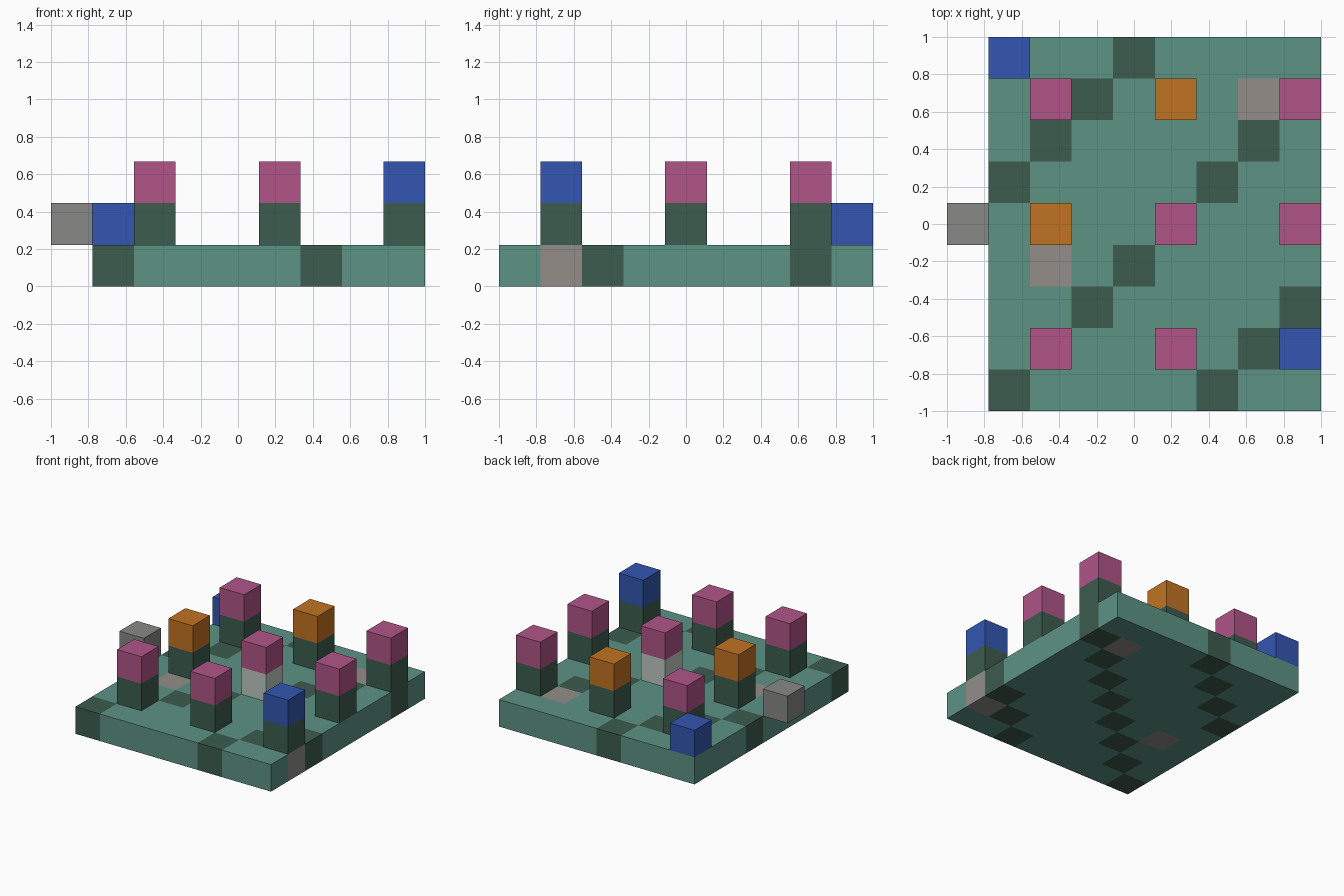
import bpy
import bmesh
from mathutils import Vector

cube = bpy.data.objects.get("Cube")
if cube:
    bpy.data.objects.remove(cube)

U = 2 / 9  # size of one block


def linear(v):
    v /= 255
    return v / 12.92 if v <= 0.04045 else ((v + 0.055) / 1.055) ** 2.4


def material(name, *rgb):
    mat = bpy.data.materials.new(name)
    colour = [linear(v) for v in rgb] + [1]
    mat.diffuse_color = colour
    mat.use_nodes = True
    bsdf = next(n for n in mat.node_tree.nodes if n.type == 'BSDF_PRINCIPLED')
    bsdf.inputs["Base Color"].default_value = colour
    return mat


teal = material("teal", 93, 147, 133)
dark = material("dark green", 60, 92, 78)
warm = material("warm grey", 147, 141, 137)
pale = material("pale grey", 190, 202, 196)
pink = material("pink", 176, 85, 135)
blue = material("blue", 51, 86, 177)
orange = material("orange", 192, 115, 34)
grey = material("grey", 136, 136, 134)


def add_object(name, bm, mats):
    mesh = bpy.data.meshes.new(name)
    bm.normal_update()
    bm.to_mesh(mesh)
    bm.free()
    obj = bpy.data.objects.new(name, mesh)
    for mat in mats:
        mesh.materials.append(mat)
    bpy.context.collection.objects.link(obj)
    return obj


def block(name, col, row, level, mat):
    bm = bmesh.new()
    bmesh.ops.create_cube(bm, size=U)
    obj = add_object(name, bm, [mat])
    obj.location = ((col - 4) * U, (row - 4) * U, (level + 0.5) * U)


# Tiled slab: diagonal dark bands and a few warm grey tiles
warm_tiles = {(7, 7), (2, 3), (8, 1)}
bm = bmesh.new()
cols, rows = 8, 9
verts = [[bm.verts.new(((c - 3.5) * U, (r - 4.5) * U, 0))
          for r in range(rows + 1)] for c in range(cols + 1)]
for c in range(cols):
    for r in range(rows):
        bm.faces.new((verts[c][r], verts[c + 1][r],
                      verts[c + 1][r + 1], verts[c][r + 1]))
bottom = bm.faces[:]
raised = bmesh.ops.extrude_face_region(bm, geom=bottom, use_keep_orig=True)["geom"]
bmesh.ops.translate(bm, vec=(0, 0, U),
                    verts=[g for g in raised if isinstance(g, bmesh.types.BMVert)])
bmesh.ops.recalc_face_normals(bm, faces=bm.faces[:])
bm.normal_update()
for face in bm.faces:
    p = face.calc_center_median() - face.normal * U / 2
    cell = (round(p.x / U) + 4, round(p.y / U) + 4)
    if cell in warm_tiles:
        face.material_index = 2
    elif (cell[0] - cell[1]) % 5 == 1:
        face.material_index = 1
add_object("tiled_slab", bm, [teal, dark, warm])

# Posts in a regular grid, each with a coloured cap
cap_colours = {(2, 4): orange, (5, 7): orange, (8, 1): blue}
for c in (2, 5, 8):
    for r in (1, 4, 7):
        block("post", c, r, 1, pale if (c, r) == (5, 4) else dark)
        block("post_cap", c, r, 2, cap_colours.get((c, r), pink))

# Single blocks at the back corner and beside the slab
block("corner_block", 1, 8, 1, blue)
block("side_block", 0, 4, 1, grey)
